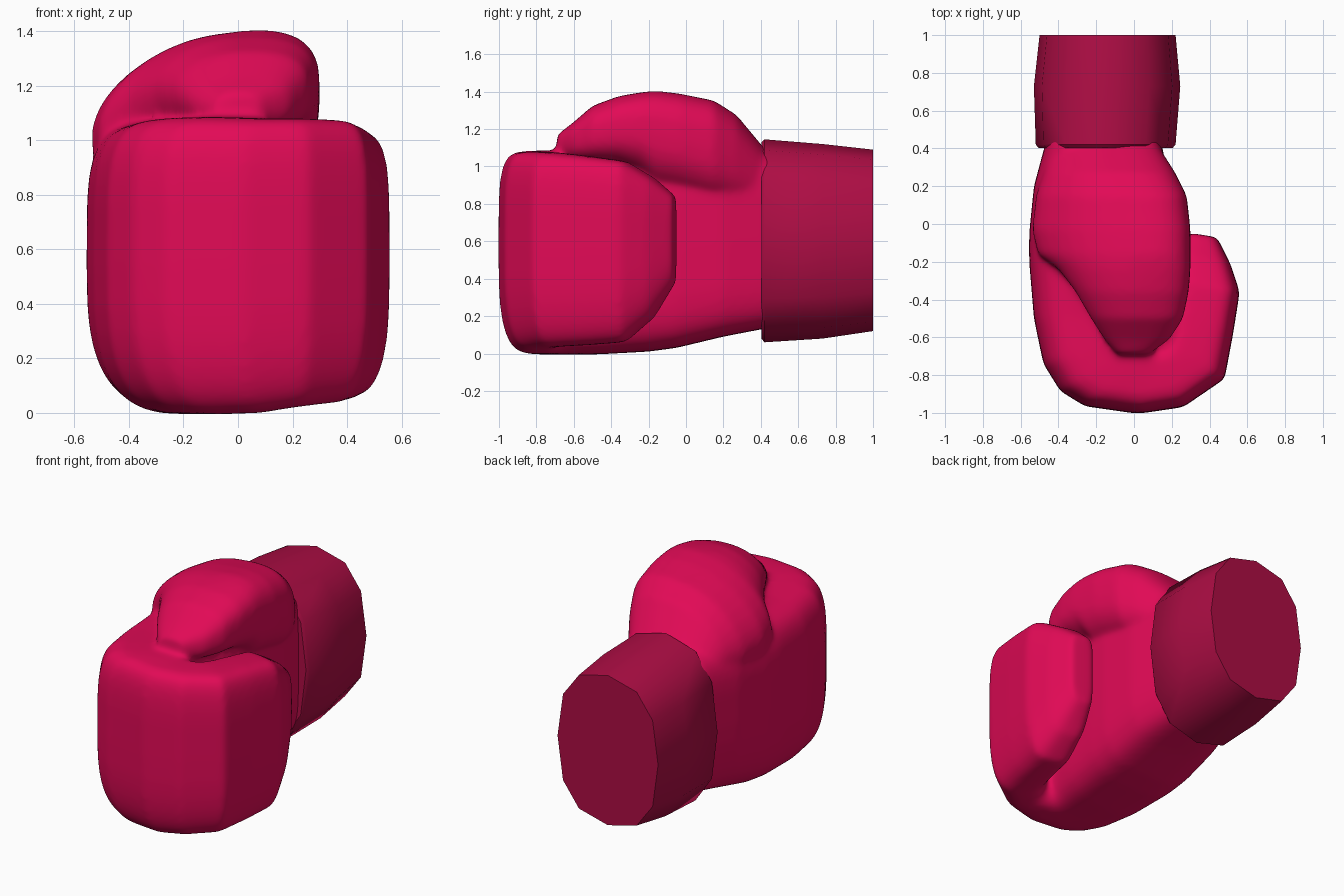
import bpy, bmesh, math

if "Cube" in bpy.data.objects:
    bpy.data.objects.remove(bpy.data.objects["Cube"])


def material(name, rgb):
    m = bpy.data.materials.new(name)
    m.diffuse_color = (*rgb, 1)
    m.use_nodes = True
    m.node_tree.nodes["Principled BSDF"].inputs["Base Color"].default_value = m.diffuse_color
    return m


glove_red = material("crimson leather", (0.76, 0.003, 0.093))
cuff_red = material("dark crimson cuff", (0.42, 0.004, 0.058))


def superpoint(t, n_top, n_low):
    """Unit superellipse point; exponents are (A side, B side)."""
    c, s = math.cos(t), math.sin(t)
    n = (n_top if s >= 0 else n_low)[0 if c < 0 else 1]
    f = lambda v: math.copysign(abs(v) ** (2 / n), v)
    return f(c), f(s)


def loft(name, sections, sides, n_top, n_low, mat):
    """Skin rings that each stand on plan line A-B between z low and z high, with optional tilt."""
    bm = bmesh.new()
    rings = []
    for ax, ay, bx, by, lo, hi, *tilt in sections:
        ring = []
        for i in range(sides):
            u, w = superpoint(math.tau * i / sides, n_top, n_low)
            k = (u + 1) / 2
            z = (lo + hi) / 2 + w * (hi - lo) / 2 + u * sum(tilt)
            ring.append(bm.verts.new((ax + (bx - ax) * k, ay + (by - ay) * k, z)))
        rings.append(ring)
    for r, q in zip(rings, rings[1:]):
        for i in range(sides):
            j = (i + 1) % sides
            bm.faces.new((r[i], r[j], q[j], q[i]))
    bm.faces.new(rings[0])
    bm.faces.new(rings[-1])
    bmesh.ops.recalc_face_normals(bm, faces=bm.faces)
    me = bpy.data.meshes.new(name)
    bm.to_mesh(me)
    bm.free()
    me.materials.append(mat)
    ob = bpy.data.objects.new(name, me)
    bpy.context.collection.objects.link(ob)
    return ob


# Hand and curled fingers: one sweep from wrist, round the knuckles, back to the tips
hand = loft("glove_body", [
    (-0.46, 0.46, 0.14, 0.46, 0.14, 1.07),
    (-0.53, 0.20, 0.19, 0.20, 0.09, 1.08),
    (-0.555, -0.05, 0.20, -0.05, 0.03, 1.07),
    (-0.555, -0.20, 0.19, -0.20, 0.01, 1.07),
    (-0.53, -0.50, 0.165, -0.45, -0.005, 1.07),
    (-0.48, -0.74, 0.145, -0.58, -0.005, 1.08),
    (-0.39, -0.885, 0.14, -0.62, -0.005, 1.085),
    (-0.26, -0.965, 0.14, -0.63, -0.005, 1.085),
    (0.02, -1.005, 0.15, -0.64, 0.0, 1.08),
    (0.26, -0.97, 0.165, -0.63, 0.02, 1.08),
    (0.48, -0.82, 0.175, -0.60, 0.035, 1.075),
    (0.525, -0.58, 0.205, -0.46, 0.045, 1.055),
    (0.56, -0.36, 0.23, -0.30, 0.06, 1.03),
    (0.51, -0.21, 0.25, -0.15, 0.19, 0.94),
    (0.44, -0.07, 0.28, -0.045, 0.38, 0.84),
], 40, (4.5, 6), (3.0, 4.5), glove_red)

# Thumb: rises from the wrist and lies over the fist
thumb = loft("thumb", [
    (-0.42, 0.46, 0.10, 0.46, 0.72, 1.05),
    (-0.48, 0.27, 0.22, 0.27, 0.74, 1.27, 0.03),
    (-0.52, 0.15, 0.28, 0.15, 0.75, 1.34, 0.05),
    (-0.54, -0.03, 0.30, -0.03, 0.79, 1.37, 0.065),
    (-0.51, -0.16, 0.30, -0.16, 0.82, 1.385, 0.065),
    (-0.40, -0.24, 0.30, -0.24, 0.94, 1.39, 0.03),
    (-0.31, -0.36, 0.29, -0.36, 1.00, 1.375, 0.01),
    (-0.23, -0.50, 0.26, -0.50, 1.02, 1.325),
    (-0.16, -0.61, 0.19, -0.61, 1.03, 1.23),
    (-0.09, -0.69, 0.08, -0.69, 1.06, 1.17),
], 32, (1.9, 3.0), (2.2, 2.6), glove_red)

# Blend hand and thumb into one soft padded form
bpy.ops.object.select_all(action='DESELECT')
thumb.select_set(True)
hand.select_set(True)
bpy.context.view_layer.objects.active = hand
bpy.ops.object.join()
remesh = hand.modifiers.new("fuse", 'REMESH')
remesh.mode = 'VOXEL'
remesh.voxel_size = 0.014
remesh.use_smooth_shade = True
soft = hand.modifiers.new("soften", 'SMOOTH')
soft.factor = 0.5
soft.iterations = 26

# Cuff: faceted oval sleeve
cuff = loft("cuff", [
    (-0.505, 0.403, 0.205, 0.403, 0.08, 1.13),
    (-0.52, 0.42, 0.22, 0.42, 0.06, 1.145),
    (-0.53, 0.73, 0.245, 0.73, 0.08, 1.12),
    (-0.50, 1.0, 0.22, 1.0, 0.12, 1.09),
], 12, (2.5, 2.5), (2.5, 2.5), cuff_red)
bpy.ops.object.select_all(action='DESELECT')
cuff.select_set(True)
bpy.context.view_layer.objects.active = cuff
bpy.ops.object.shade_smooth_by_angle(angle=math.radians(40))
